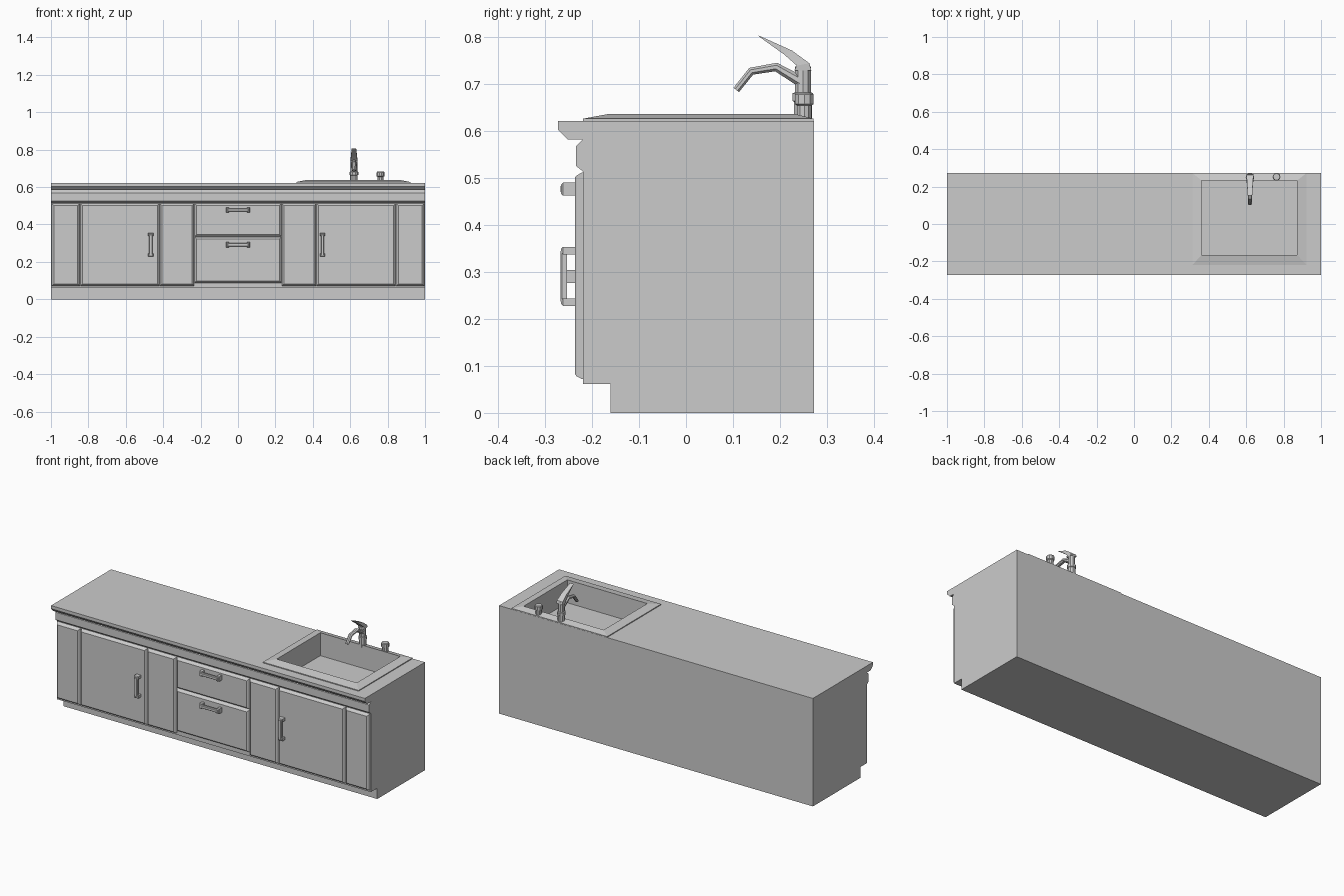
import bpy, bmesh, math
from mathutils import Vector

if "Cube" in bpy.data.objects:
    bpy.data.objects.remove(bpy.data.objects["Cube"])


def loft(name, rings, closed=False):
    """Skin a list of equal-length rings; cap the ends, or join last to first."""
    bm = bmesh.new()
    vs = [[bm.verts.new(p) for p in r] for r in rings]
    n = len(vs[0])
    for i in range(len(vs) if closed else len(vs) - 1):
        a, b = vs[i], vs[(i + 1) % len(vs)]
        for k in range(n):
            bm.faces.new((a[k], a[(k + 1) % n], b[(k + 1) % n], b[k]))
    if not closed:
        bm.faces.new(vs[0])
        bm.faces.new(vs[-1][::-1])
    bmesh.ops.recalc_face_normals(bm, faces=bm.faces)
    me = bpy.data.meshes.new(name)
    bm.to_mesh(me)
    bm.free()
    ob = bpy.data.objects.new(name, me)
    bpy.context.collection.objects.link(ob)
    return ob


def prism(name, profile, x0, x1):
    return loft(name, [[(x, y, z) for y, z in profile] for x in (x0, x1)])


def rect_xy(x0, x1, y0, y1, z):
    return [(x0, y0, z), (x1, y0, z), (x1, y1, z), (x0, y1, z)]


def rect_xz(x0, x1, z0, z1, y, inset=0):
    x0, x1, z0, z1 = x0 + inset, x1 - inset, z0 + inset, z1 - inset
    return [(x0, y, z0), (x1, y, z0), (x1, y, z1), (x0, y, z1)]


def turned(name, x, y, profile, sides=10):
    """Round part from (radius, z) pairs."""
    return loft(name, [[(x + r * math.cos(2 * math.pi * k / sides),
                         y + r * math.sin(2 * math.pi * k / sides), z)
                        for k in range(sides)] for r, z in profile])


# Cabinet carcass with toe kick, rail and worktop nosing in one profile
body = prism("cabinet_body", [
    (0.273, 0), (-0.161, 0), (-0.161, 0.062), (-0.219, 0.062),
    (-0.219, 0.514), (-0.234, 0.526), (-0.234, 0.569), (-0.219, 0.583),
    (-0.252, 0.583), (-0.273, 0.604), (-0.273, 0.622), (0.273, 0.622)], -1, 1)

# Sink basin cut into the worktop
HX0, HX1, HY0, HY1 = 0.362, 0.872, -0.165, 0.232
cutter = loft("basin_cutter", [rect_xy(HX0, HX1, HY0, HY1, z) for z in (0.505, 0.7)])
cutter.hide_render = True
cutter.hide_viewport = True
cut = body.modifiers.new("basin", "BOOLEAN")
cut.operation = "DIFFERENCE"
cut.solver = "EXACT"
cut.object = cutter

# Raised sink rim sloping outwards
OUT = (0.312, 0.922, -0.219, 0.272)
INN = (HX0, HX1, HY0, HY1)
loft("sink_rim", [rect_xy(*OUT, 0.621), rect_xy(*OUT, 0.627),
                  rect_xy(*INN, 0.637), rect_xy(*INN, 0.621)], closed=True)


# Door, drawer and filler panels with chamfered fronts
def panel(name, x0, x1, z0, z1):
    loft(name, [rect_xz(x0, x1, z0, z1, -0.215), rect_xz(x0, x1, z0, z1, -0.222),
                rect_xz(x0, x1, z0, z1, -0.233, 0.006),
                rect_xz(x0, x1, z0, z1, -0.237, 0.011)])


for side, s in (("left", -1), ("right", 1)):
    for part, a, b in (("outer_panel", 0.846, 0.996), ("door", 0.420, 0.842),
                       ("inner_panel", 0.234, 0.417)):
        panel(f"{side}_{part}", *sorted((s * a, s * b)), 0.072, 0.512)
panel("upper_drawer", -0.232, 0.232, 0.336, 0.512)
panel("lower_drawer", -0.232, 0.232, 0.088, 0.333)


# Bridge handles: slim bar with two wider chamfered feet
def handle(name, x, z, vertical):
    L = 0.063

    def part(label, t0, t1, w, y0, y1, c):
        box = (x - w, x + w, z + t0, z + t1) if vertical else (x + t0, x + t1, z - w, z + w)
        loft(f"{name}_{label}", [rect_xz(*box, y0), rect_xz(*box, y1 + c), rect_xz(*box, y1, c)])

    part("bar", -L + 0.006, L - 0.006, 0.009, -0.254, -0.267, 0.003)
    part("foot_a", -L, -L + 0.016, 0.014, -0.232, -0.266, 0.004)
    part("foot_b", L - 0.016, L, 0.014, -0.232, -0.266, 0.004)


handle("left_door_handle", -0.466, 0.291, True)
handle("right_door_handle", 0.452, 0.291, True)
handle("upper_drawer_handle", 0, 0.477, False)
handle("lower_drawer_handle", 0, 0.291, False)

# Tap column with collar
FX, FY = 0.62, 0.249
turned("tap_column", FX, FY, [(0.020, 0.622), (0.020, 0.663), (0.023, 0.665),
                              (0.023, 0.681), (0.018, 0.683), (0.018, 0.738)])

# Tap spout: tapered tube along a bent path
path = [(0.107, 0.688, 0.008), (0.139, 0.728, 0.009), (0.192, 0.737, 0.010), (0.245, 0.706, 0.013)]
pts = [Vector((0, y, z)) for y, z, r in path]
rings = []
for i, p in enumerate(pts):
    t = (pts[min(i + 1, 3)] - pts[max(i - 1, 0)]).normalized()
    n = Vector((0, -t.z, t.y))
    r = path[i][2]
    rings.append([(FX + 1.3 * r * math.cos(a), p.y + n.y * r * math.sin(a), p.z + n.z * r * math.sin(a))
                  for a in [math.pi * (k + 0.5) / 4 for k in range(8)]])
loft("tap_spout", rings)

# Tap lever: flat blade thickening into the column
loft("tap_lever", [
    [(FX - w, y0, z0), (FX + w, y0, z0), (FX + w, y1, z1), (FX - w, y1, z1)]
    for y0, z0, y1, z1, w in ((0.153, 0.805, 0.157, 0.801, 0.012),
                              (0.226, 0.772, 0.210, 0.763, 0.016),
                              (0.263, 0.745, 0.236, 0.740, 0.019),
                              (0.267, 0.730, 0.231, 0.730, 0.018))])

# Small dispenser knob beside the tap
turned("dispenser_knob", 0.762, 0.252, [(0.016, 0.622), (0.016, 0.655), (0.021, 0.658),
                                        (0.021, 0.678), (0.018, 0.682)])
